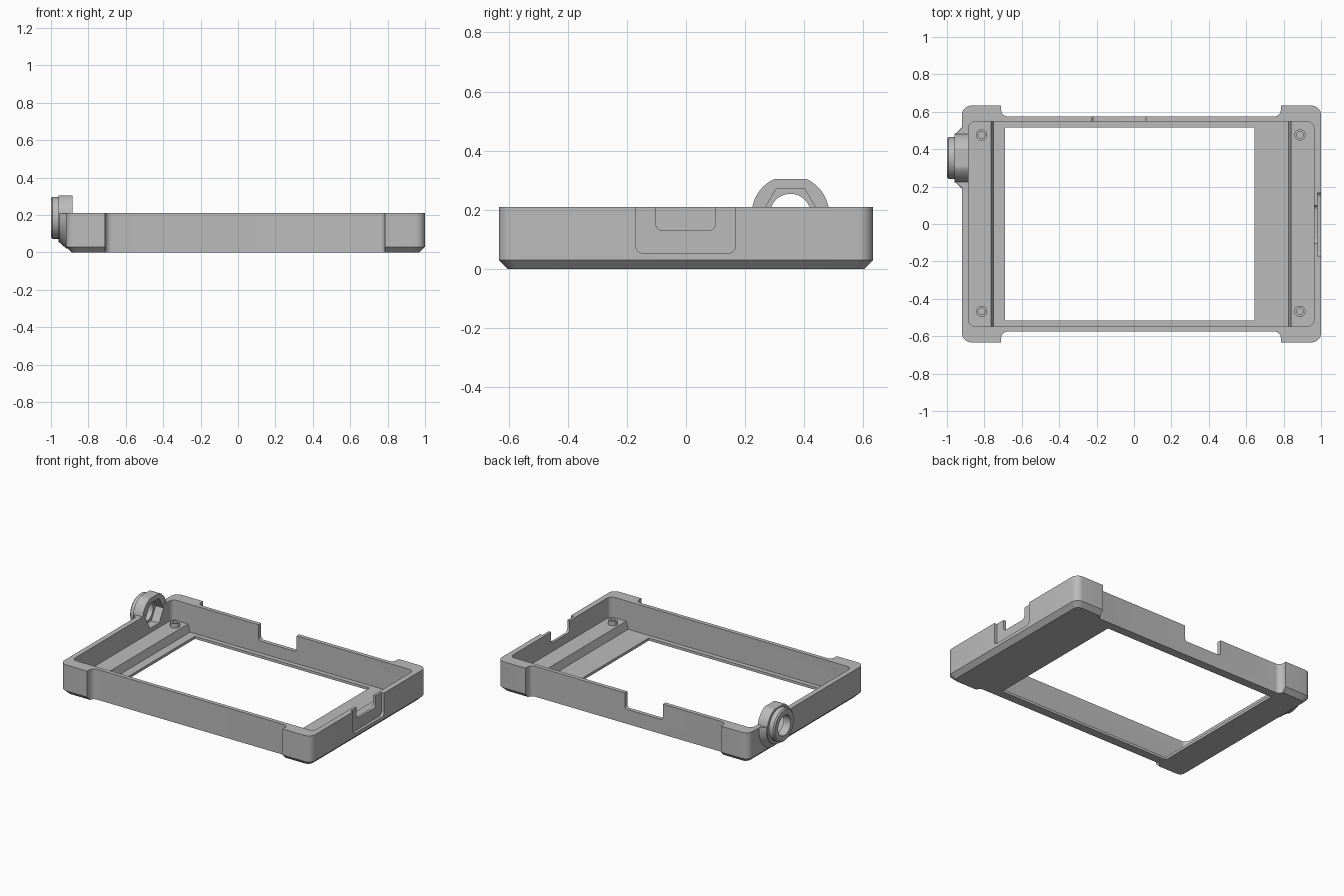
import bpy, bmesh, math
from mathutils import Vector

cube = bpy.data.objects.get("Cube")
if cube:
    bpy.data.objects.remove(cube, do_unlink=True)

grey = bpy.data.materials.new("plain grey")
grey.use_nodes = True
COLOUR = (0.5, 0.5, 0.5, 1)
grey.diffuse_color = COLOUR
grey.node_tree.nodes["Principled BSDF"].inputs["Base Color"].default_value = COLOUR

AXES = {"z": lambda a, b, h: (a, b, h),
        "x": lambda a, b, h: (h, a, b),
        "y": lambda a, b, h: (a, h, b)}


def rect(a0, a1, b0, b1, radii=(0, 0, 0, 0)):
    """Rectangle outline; radii run lower left, lower right, upper right, upper left."""
    corners = [Vector(c) for c in ((a0, b0), (a1, b0), (a1, b1), (a0, b1))]
    pts = []
    for i, (p, r) in enumerate(zip(corners, radii)):
        if not r:
            pts.append(p)
            continue
        u = (corners[i - 1] - p).normalized()
        v = (corners[(i + 1) % 4] - p).normalized()
        centre = p + r * (u + v)
        for k in range(9):
            t = k / 8 * math.pi / 2
            pts.append(centre - r * (v * math.cos(t) + u * math.sin(t)))
    return pts


def circle(a, b, r, n=64, top=9):
    """Regular polygon or circle, cut flat at the height top."""
    return [Vector((a + r * math.cos(math.tau * i / n),
                    min(top, b + r * math.sin(math.tau * i / n)))) for i in range(n)]


def loft(name, levels, axis="z"):
    """Closed solid through outlines of equal point count at given depths."""
    bm = bmesh.new()
    rings = [[bm.verts.new(AXES[axis](p.x, p.y, h)) for p in pts] for pts, h in levels]
    n = len(rings[0])
    for low, high in zip(rings, rings[1:]):
        for i in range(n):
            j = (i + 1) % n
            bm.faces.new((low[i], low[j], high[j], high[i]))
    bm.faces.new(rings[0])
    bm.faces.new(rings[-1])
    bmesh.ops.recalc_face_normals(bm, faces=bm.faces)
    mesh = bpy.data.meshes.new(name)
    bm.to_mesh(mesh)
    bm.free()
    mesh.materials.append(grey)
    obj = bpy.data.objects.new(name, mesh)
    bpy.context.collection.objects.link(obj)
    return obj


def prism(name, pts, lo, hi, axis="z"):
    return loft(name, [(pts, lo), (pts, hi)], axis)


def combine(obj, tool, operation="DIFFERENCE"):
    """Apply a boolean and discard the tool."""
    mod = obj.modifiers.new("boolean", "BOOLEAN")
    mod.operation, mod.object, mod.solver = operation, tool, "EXACT"
    bpy.context.view_layer.update()
    graph = bpy.context.evaluated_depsgraph_get()
    mesh = bpy.data.meshes.new_from_object(obj.evaluated_get(graph))
    obj.modifiers.clear()
    obj.data = mesh
    bpy.data.objects.remove(tool, do_unlink=True)


X0, X1, Y, TOP, CH = -0.92, 1.0, 0.633, 0.21, 0.03
full = rect(X0, X1, -Y, Y, (0.05,) * 4)
inset = rect(X0 + CH, X1 - CH, -Y + CH, Y - CH, (0.035,) * 4)

# Tray body with chamfered underside
frame = loft("frame", [(inset, 0), (full, CH), (full, TOP)])

# Long sides set back between the four corner blocks
combine(frame, prism("cutter", rect(-0.71, 0.785, 0.575, 0.8, (0.035, 0.035, 0, 0)), -0.1, 0.4))
combine(frame, prism("cutter", rect(-0.71, 0.785, -0.8, -0.575, (0, 0, 0.035, 0.035)), -0.1, 0.4))

# Cavity above the end shelves, sloped channel between them, open window
combine(frame, prism("cutter", rect(-0.885, 0.962, -0.547, 0.547, (0.035,) * 4), 0.07, 0.4))
combine(frame, loft("cutter", [(rect(-0.75, 0.825, -0.547, 0.547), 0.018),
                               (rect(-0.767, 0.842, -0.547, 0.547), 0.075)]))
combine(frame, prism("cutter", rect(-0.69, 0.645, -0.515, 0.515), -0.1, 0.1))

# Notch in the back wall
combine(frame, prism("cutter", rect(-0.225, 0.065, 0.1, 0.4, (0.02, 0.02, 0, 0)), 0.53, 0.7, "y"))

# Stepped port opening in the left end wall
combine(frame, prism("cutter", rect(-0.17, 0.167, 0.053, 0.4, (0.025, 0.025, 0, 0)), 0.98, 1.1, "x"))
combine(frame, prism("cutter", rect(-0.103, 0.1, 0.13, 0.4, (0.025, 0.025, 0, 0)), 0.94, 1.1, "x"))

# Round socket on the right end wall: collar, flange and flared root
CY, CZ = 0.353, 0.185
socket = prism("socket", circle(CY, CZ, 0.131, top=0.305), -0.96, -0.886, "x")
combine(socket, loft("flange", [(circle(CY, CZ, 0.103), -1.0),
                                (circle(CY, CZ, 0.112), -0.992),
                                (circle(CY, CZ, 0.112), -0.95)], "x"), "UNION")
combine(socket, loft("root", [(circle(CY, CZ, 0.125, top=0.209), -0.96),
                              (circle(CY, CZ, 0.165, top=0.209), -0.918),
                              (circle(CY, CZ, 0.165, top=0.209), -0.91)], "x"), "UNION")

# Through bore and hexagonal nut pocket
for part in (frame, socket):
    combine(part, prism("cutter", circle(CY, CZ, 0.069), -1.1, -0.87, "x"))
    combine(part, prism("cutter", circle(CY, CZ, 0.098, 6), -0.945, -0.86, "x"))

# Hollow screw posts on the shelves
parts = [frame, socket]
for x, side in ((-0.815, "right"), (0.887, "left")):
    for y, end in ((-0.467, "front"), (0.476, "back")):
        post = prism(f"{end}_{side}_screw_post", circle(x, y, 0.03, 32), 0.06, 0.1)
        combine(post, prism("cutter", circle(x, y, 0.018, 32), 0.072, 0.2))
        parts.append(post)

bpy.ops.object.select_all(action="DESELECT")
for part in parts:
    part.select_set(True)
bpy.context.view_layer.objects.active = frame
bpy.ops.object.shade_smooth_by_angle(angle=math.radians(25))
